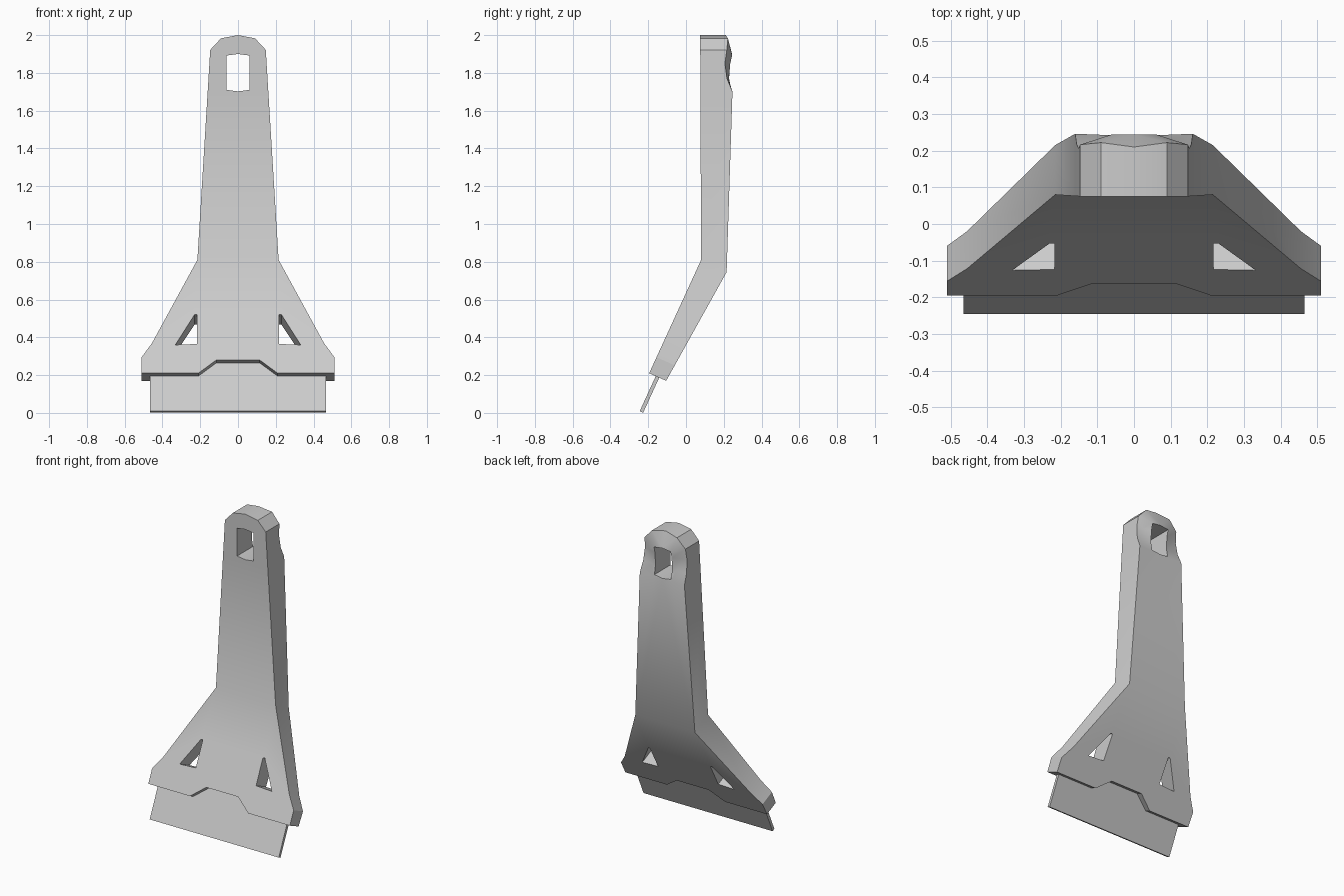
import bpy, bmesh, math
from mathutils import Vector

if "Cube" in bpy.data.objects:
    bpy.data.objects.remove(bpy.data.objects["Cube"])


def lerp_profile(pts, z):
    """Piecewise linear lookup in (z, value) pairs sorted by z."""
    if z <= pts[0][0]:
        return pts[0][1]
    for (z0, v0), (z1, v1) in zip(pts, pts[1:]):
        if z <= z1:
            return v0 + (v1 - v0) * (z - z0) / (z1 - z0)
    return pts[-1][1]


def finish(bm, name):
    bmesh.ops.recalc_face_normals(bm, faces=bm.faces)
    mesh = bpy.data.meshes.new(name)
    bm.to_mesh(mesh)
    bm.free()
    obj = bpy.data.objects.new(name, mesh)
    bpy.context.collection.objects.link(obj)
    return obj


def add_loop(bm, pts):
    vs = [bm.verts.new((x, 0, z)) for x, z in pts]
    for a, b in zip(vs, vs[1:] + vs[:1]):
        bm.edges.new((a, b))


def mirrored(half):
    return half + [(-x, z) for x, z in reversed(half) if x > 0]


# Side profiles: front face, and back face along the rim and the hole
FRONT = [(0.21, -0.195), (0.81, 0.08), (2.0, 0.075)]
BACK_LOW = [(0.21, -0.105), (0.81, 0.215)]
BACK_SIDE = BACK_LOW + [(1.7, 0.246), (1.77, 0.217), (1.85, 0.206),
                        (1.92, 0.216), (1.98, 0.224), (2.0, 0.21)]
BACK_HOLE = BACK_LOW + [(1.7, 0.242), (1.8, 0.222), (1.895, 0.245),
                        (1.98, 0.224), (2.0, 0.21)]
BACK_DROP = [(0.21, -0.04), (0.81, -0.065), (1.7, 0.0)]


def front_point(x, z):
    return Vector((x, lerp_profile(FRONT, z), z))


def back_point(x, z):
    t = min(1, max(0, (abs(x) - 0.06) / 0.085))
    y = lerp_profile(BACK_HOLE, z) * (1 - t) + lerp_profile(BACK_SIDE, z) * t
    return Vector((x, y, z + lerp_profile(BACK_DROP, z)))


# Handle: flat outline with hanging hole and two triangular windows
bm = bmesh.new()
add_loop(bm, mirrored([(0, 2.0), (0.09, 1.983), (0.147, 1.922), (0.215, 0.81),
                       (0.455, 0.37), (0.51, 0.295), (0.51, 0.21),
                       (0.21, 0.21), (0.115, 0.28)]))
add_loop(bm, mirrored([(0, 1.9), (0.06, 1.892), (0.06, 1.71), (0, 1.702)]))
for s in (1, -1):
    add_loop(bm, [(s * x, z) for x, z in
                  [(0.217, 0.52), (0.23, 0.52), (0.332, 0.36), (0.217, 0.365)]])
bmesh.ops.triangle_fill(bm, edges=bm.edges[:], use_beauty=True, normal=(0, -1, 0))
for z in (0.81, 1.7, 1.77, 1.85):
    bmesh.ops.bisect_plane(bm, geom=bm.verts[:] + bm.edges[:] + bm.faces[:],
                           dist=1e-4, plane_co=(0, 0, z), plane_no=(0, 0, 1))

# Thicken the outline and bend both sides along their profiles
front = bm.verts[:]
res = bmesh.ops.extrude_face_region(bm, geom=bm.faces[:], use_keep_orig=True)
back = [g for g in res["geom"] if isinstance(g, bmesh.types.BMVert)]
for v in back:
    v.co = back_point(v.co.x, v.co.z)
for v in front:
    v.co = front_point(v.co.x, v.co.z)
handle = finish(bm, "scraper_handle")
bpy.context.view_layer.objects.active = handle
handle.select_set(True)
bpy.ops.object.shade_smooth_by_angle(angle=math.radians(30))

# Blade: thin plate set into the middle of the sloping head
along = Vector((0, 0.275, 0.6)).normalized()
across = Vector((0, along.z, -along.y))
base = Vector((0, -0.236, 0.005))
bm = bmesh.new()
bmesh.ops.create_cube(bm, size=1)
for v in bm.verts:
    v.co = (base + Vector((v.co.x * 0.93, 0, 0)) + across * (v.co.y * 0.02)
            + along * ((v.co.z + 0.5) * 0.32))
finish(bm, "blade")
